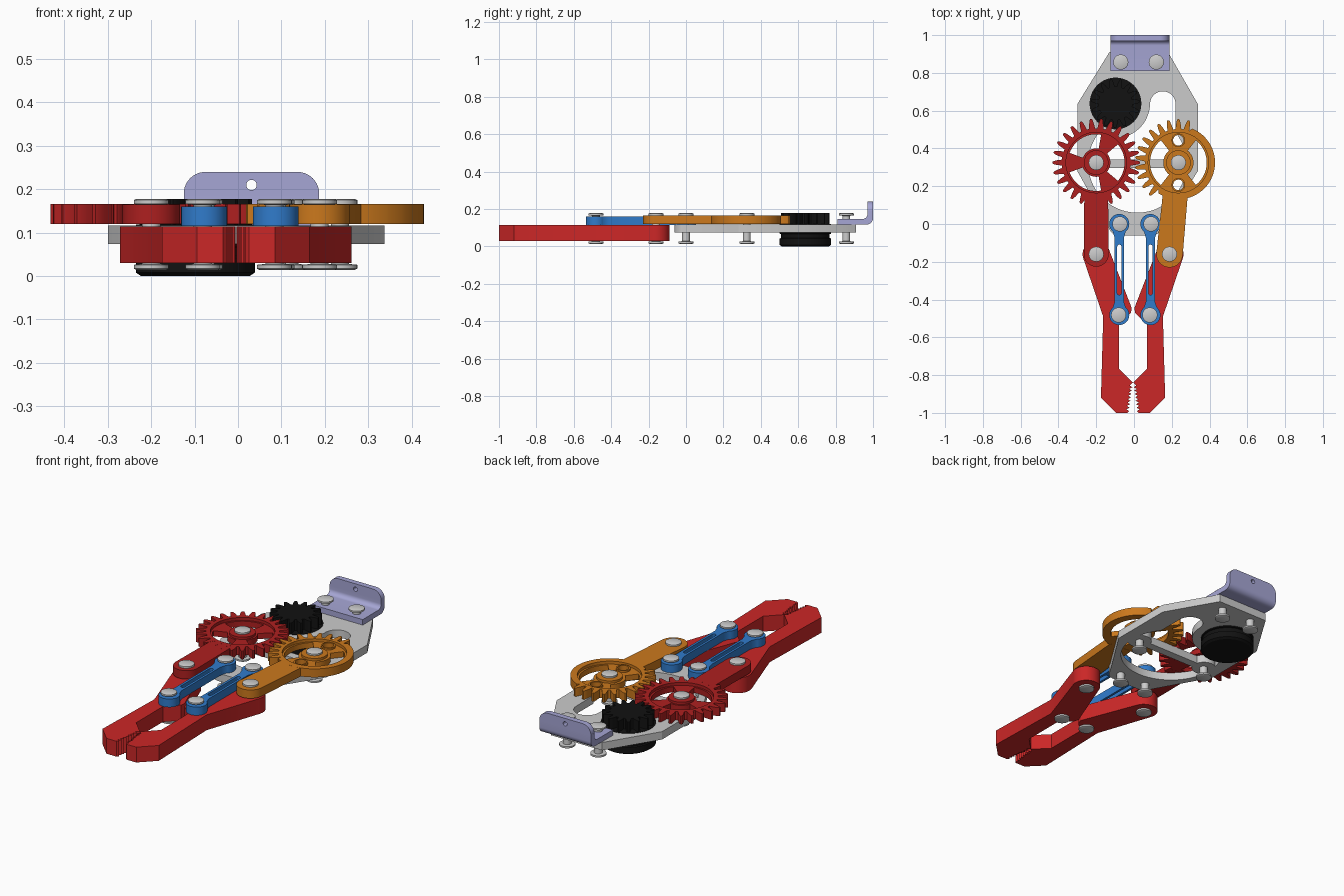
import bpy, bmesh
from math import sin, cos, pi, radians, atan2, hypot
from mathutils import Matrix

if "Cube" in bpy.data.objects:
    bpy.data.objects.remove(bpy.data.objects["Cube"])


def material(name, rgb):
    m = bpy.data.materials.new(name)
    m.diffuse_color = (*rgb, 1)
    m.use_nodes = True
    m.node_tree.nodes["Principled BSDF"].inputs["Base Color"].default_value = m.diffuse_color
    return m


RED = material("red", (0.6, 0.02, 0.02))
DARK_RED = material("dark_red", (0.42, 0.014, 0.014))
ORANGE = material("orange", (0.6, 0.19, 0.012))
BLUE = material("blue", (0.03, 0.2, 0.6))
BLACK = material("black", (0.006, 0.006, 0.006))
LAVENDER = material("lavender", (0.38, 0.38, 0.66))

# Local axes (a, b, depth) to world for profiles standing upright
YZ = Matrix(((0, 0, 1, 0), (1, 0, 0, 0), (0, 1, 0, 0), (0, 0, 0, 1)))
XZ = Matrix(((1, 0, 0, 0), (0, 0, -1, 0), (0, 1, 0, 0), (0, 0, 0, 1)))


def arc(c, r, a0, a1, n=24):
    return [(c[0] + r * cos(radians(a0 + (a1 - a0) * i / n)),
             c[1] + r * sin(radians(a0 + (a1 - a0) * i / n))) for i in range(n + 1)]


def circle(c, r, n=48):
    return arc(c, r, 0, 360 - 360 / n, n - 1)


def sector(c, r0, r1, a0, a1):
    return arc(c, r1, a0, a1) + arc(c, r0, a1, a0)


def finish(name, mesh, mat):
    ob = bpy.data.objects.new(name, mesh)
    bpy.context.collection.objects.link(ob)
    if mat:
        mesh.materials.clear()
        mesh.materials.append(mat)
    return ob


def plate(name, loops, z0, z1, mat=None, frame=None):
    """Extrude closed outlines; inner loops become holes."""
    cu = bpy.data.curves.new(name, 'CURVE')
    cu.dimensions, cu.fill_mode, cu.extrude = '2D', 'BOTH', (z1 - z0) / 2
    for pts in loops:
        s = cu.splines.new('POLY')
        s.points.add(len(pts) - 1)
        for p, q in zip(s.points, pts):
            p.co = (q[0], q[1], 0, 1)
        s.use_cyclic_u = True
    tmp = bpy.data.objects.new("tmp", cu)
    bpy.context.collection.objects.link(tmp)
    dg = bpy.context.evaluated_depsgraph_get()
    mesh = bpy.data.meshes.new_from_object(tmp.evaluated_get(dg))
    bpy.data.objects.remove(tmp)
    bm = bmesh.new()
    bm.from_mesh(mesh)
    bmesh.ops.remove_doubles(bm, verts=bm.verts, dist=1e-5)
    bm.transform((frame or Matrix()) @ Matrix.Translation((0, 0, (z0 + z1) / 2)))
    bmesh.ops.recalc_face_normals(bm, faces=bm.faces)
    bm.to_mesh(mesh)
    bm.free()
    return finish(name, mesh, mat)


def lathe(name, c, profile, mat=None, n=40):
    bm = bmesh.new()
    rings = [[bm.verts.new((x, y, z)) for x, y in circle(c, r, n)] for r, z in profile]
    for a, b in zip(rings, rings[1:]):
        for i in range(n):
            j = (i + 1) % n
            bm.faces.new((a[i], a[j], b[j], b[i]))
    bm.faces.new(rings[0][::-1])
    bm.faces.new(rings[-1])
    mesh = bpy.data.meshes.new(name)
    bm.to_mesh(mesh)
    bm.free()
    return finish(name, mesh, mat)


def gear(c, root, tip, n, phase, first=0, count=None):
    """Toothed outline; the part without teeth stays round."""
    step = 360 / n
    mid = (root + tip) / 2
    shape = ((-.36, root), (-.25, mid), (-.15, tip - .006), (-.07, tip),
             (.07, tip), (.15, tip - .006), (.25, mid), (.36, root))
    pts = []
    for k in range(first, first + n):
        toothed = count is None or k < first + count
        for f, r in shape if toothed else ((-.4, root + .016), (0, root + .016), (.4, root + .016)):
            a = radians(phase + (k + f) * step)
            pts.append((c[0] + r * cos(a), c[1] + r * sin(a)))
    return pts


def arm(c, end, half, r):
    """Tapered tab from the gear rim at c to a rounded end."""
    d = hypot(end[0] - c[0], end[1] - c[1])
    u = ((end[0] - c[0]) / d, (end[1] - c[1]) / d)
    a = 90 - 90 + atan2(u[1], u[0]) * 180 / pi
    s = (c[0] + u[0] * .175, c[1] + u[1] * .175)
    return [(s[0] - u[1] * half, s[1] + u[0] * half)] + arc(end, r, a + 90, a - 90) + \
           [(s[0] + u[1] * half, s[1] - u[0] * half)]


L_GEAR, R_GEAR, MOTOR = (-.2, .325), (.235, .325), (-.098, .638)
L_ARM, R_ARM = (-.2, -.16), (.188, -.16)

# Base plate with upper opening, lower opening and the strut between them
hub = (.0175, .32)
outline = [(-.13, .91), (-.3, .635), (-.3, .28)] + arc((-.075, 0), .062, 195, 270, 10) + \
    arc((.09, 0), .062, 270, 345, 10) + [(.338, .28), (.338, .635), (.18, .91)]
upper = arc(hub, .26, 5, 38.8) + arc((.1525, .635), .0675, 0, 180) + \
    arc((-.1, .64), .185, -1, -118) + arc(hub, .26, 143, 175)
lower = arc(hub, .26, 185, 355, 40)
plate("base_plate", [outline, upper, lower], .074, .117)
for side, c in (("left", L_GEAR), ("right", R_GEAR)):
    plate(side + "_pivot_pad", [circle(c, .062)], .074, .117)

# Motor and its pinion
lathe("motor", MOTOR, [(.125, 0), (.137, .008), (.137, .042), (.13, .046), (.13, .066),
                       (.137, .068), (.137, .119)], BLACK, 56)
plate("pinion", [gear(MOTOR, .09, .13, 15, 245.1)], .117, .178, BLACK)

# Driven gears: toothed rim, recessed web with windows, hub and arm
up, down = (R_GEAR[0], R_GEAR[1] + .118), (R_GEAR[0], R_GEAR[1] - .118)
for side, c, mat, teeth, windows, end, half, r in (
        ("left", L_GEAR, DARK_RED, gear(L_GEAR, .182, .232, 26, 0),
         [sector(L_GEAR, .075, .15, a - 40, a + 40) for a in (0, 120, 240)], L_ARM, .063, .066),
        ("right", R_GEAR, ORANGE, gear(R_GEAR, .178, .23, 26, 6.92, 5, 12),
         [sector(R_GEAR, .08, .15, a - 52, a + 52) for a in (0, 180)] +
         [circle(up, .028, 24), circle(down, .028, 24)], R_ARM, .066, .07)):
    plate(side + "_gear_rim", [teeth, circle(c, .16, 64)], .12, .166, mat)
    plate(side + "_gear_web", [circle(c, .165, 64)] + windows, .12, .15, mat)
    plate(side + "_gear_hub", [circle(c, .065)], .121, .163, mat)
    plate(side + "_gear_arm", [arm(c, end, half, r)], .1195, .1655, mat)
for name, c in (("upper", up), ("lower", down)):
    plate(name + "_horn_boss", [circle(c, .036), circle(c, .028, 24)], .121, .16, ORANGE)

# Jaw fingers with serrated tips
jaw = arc(L_ARM, .072, 20, 200) + [(-.163, -.49), (-.175, -.92), (-.095, -1), (-.035, -1)]
for i in range(8):
    y = -.99 + i * .018
    x = -.026 + i * .0025
    jaw += [(x, y), (x - .014, y + .009)]
jaw += [(-.006, -.84), (-.08, -.765), (-.08, -.535), (-.016, -.47), (-.012, -.445)]
plate("left_jaw", [jaw], .03, .114, RED)
plate("right_jaw", [[(-.01 - x, y) for x, y in jaw]], .03, .114, RED)

# Parallel links with a lightening slot
for side, x in (("left", -.078), ("right", .087)):
    bar, eye = .024, .053
    link = arc((x, 0), eye, -50, 230, 32) + [(x - bar, -.075), (x - bar, -.41)] + \
        arc((x, -.482), eye, 130, 410, 32) + [(x + bar, -.41), (x + bar, -.075)]
    slot = arc((x, -.12), .011, 0, 180, 8) + arc((x, -.365), .011, 180, 360, 8)
    plate(side + "_link", [link, slot], .115, .16, BLUE)

# Angle bracket: bent foot and upright tab with a hole
foot = [(.81, .117), (.81, .147), (.945, .147)] + arc((.945, .172), .025, 270, 360, 8) + \
    [(.97, .19), (1, .19)] + arc((.965, .152), .035, 0, -90, 8)
plate("bracket_foot", [foot], -.125, .187, LAVENDER, YZ)
tab = [(-.125, .19), (.187, .19)] + arc((.137, .19), .05, 0, 90, 10) + arc((-.075, .19), .05, 90, 180, 10)
plate("bracket_tab", [tab[2:-1] + [(-.125, .185), (.187, .185)], circle((.031, .21), .012, 20)],
      -1, -.97, LAVENDER, XZ)

# Headed pins at every joint
pin = [(.034, .014), (.04, .017), (.04, .026), (.021, .028), (.021, .164),
       (.04, .166), (.04, .175), (.034, .178)]
for i, c in enumerate((L_GEAR, R_GEAR, L_ARM, R_ARM, (-.075, 0), (.09, 0), (-.081, -.482),
                       (.084, -.482), (-.07, .857), (.118, .857))):
    lathe(f"pin_{i + 1}", c, pin, n=32)

# Smooth round walls, keep edges sharp
bpy.ops.object.select_all(action='SELECT')
bpy.context.view_layer.objects.active = bpy.context.selected_objects[0]
bpy.ops.object.shade_smooth_by_angle(angle=radians(30))
